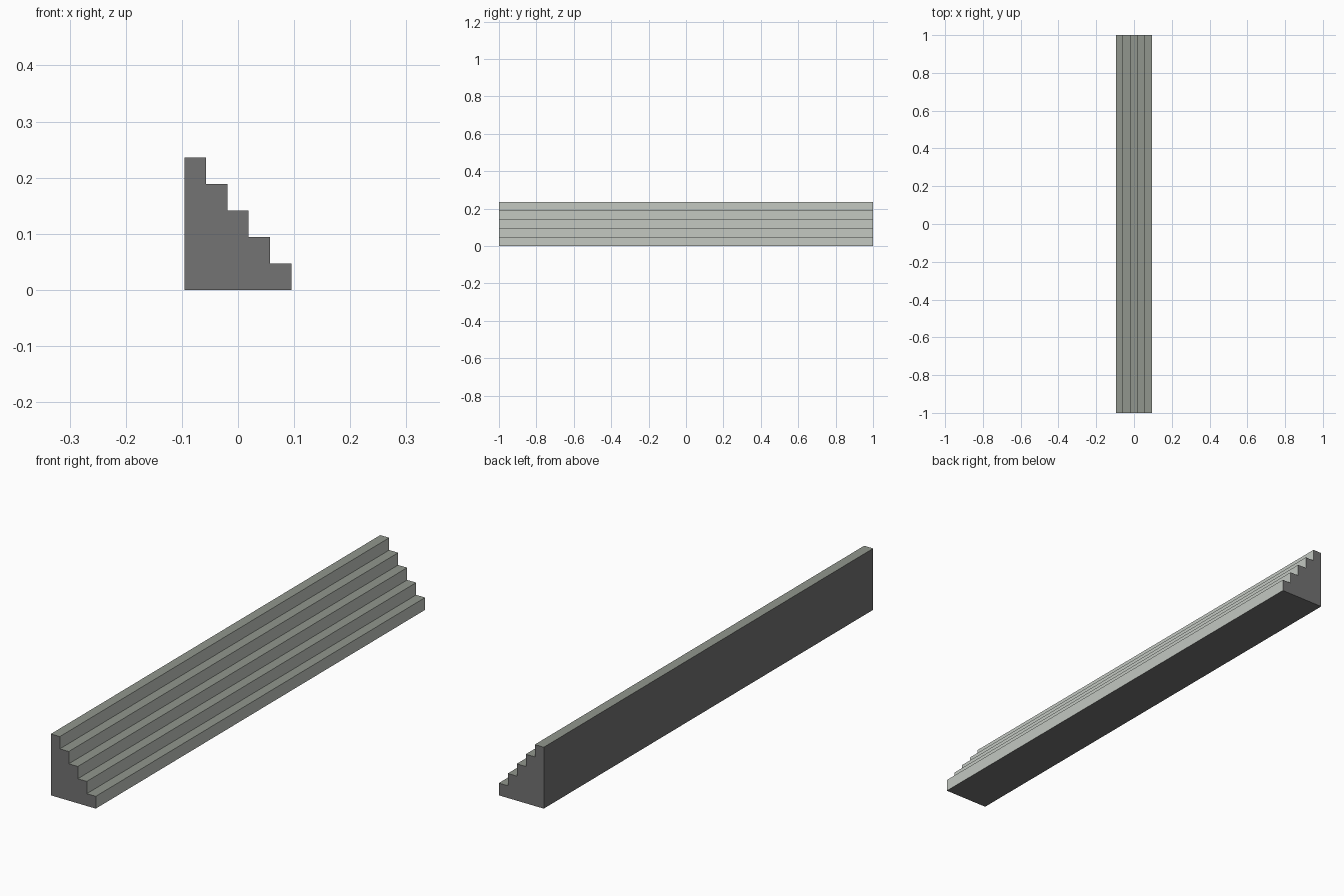
import bpy, bmesh

if "Cube" in bpy.data.objects:
    bpy.data.objects.remove(bpy.data.objects["Cube"])

STEPS, WIDTH, HEIGHT, LENGTH = 5, 0.191, 0.236, 2.0
RUN, RISE = WIDTH / STEPS, HEIGHT / STEPS


def lin(c):
    c /= 255
    return c / 12.92 if c <= 0.04045 else ((c + 0.055) / 1.055) ** 2.4


def material(name, rgb):
    m = bpy.data.materials.new(name)
    m.diffuse_color = (*[lin(c) for c in rgb], 1)
    m.use_nodes = True
    m.node_tree.nodes["Principled BSDF"].inputs["Base Color"].default_value = m.diffuse_color
    return m


# Stepped profile, from the back bottom corner round to the top
profile = [(-WIDTH / 2, 0)]
for i in range(STEPS):
    x = WIDTH / 2 - i * RUN
    profile += [(x, i * RISE), (x, (i + 1) * RISE)]
profile.append((-WIDTH / 2, HEIGHT))

# Extrude the profile along the length
bm = bmesh.new()
end = bm.faces.new([bm.verts.new((x, -LENGTH / 2, z)) for x, z in profile])
ext = bmesh.ops.extrude_face_region(bm, geom=[end])
bmesh.ops.translate(bm, vec=(0, LENGTH, 0),
                    verts=[g for g in ext["geom"] if isinstance(g, bmesh.types.BMVert)])
bmesh.ops.recalc_face_normals(bm, faces=bm.faces)
bm.normal_update()

# Treads face up, risers face +x, the rest is the dark body
for f in bm.faces:
    f.material_index = 1 if f.normal.z > 0.5 else 2 if f.normal.x > 0.5 else 0

mesh = bpy.data.meshes.new("staircase")
bm.to_mesh(mesh)
bm.free()
for m in (material("dark grey body", (115, 115, 115)),
          material("grey green tread", (145, 150, 141)),
          material("light grey riser", (195, 200, 193))):
    mesh.materials.append(m)
bpy.context.collection.objects.link(bpy.data.objects.new("staircase", mesh))
